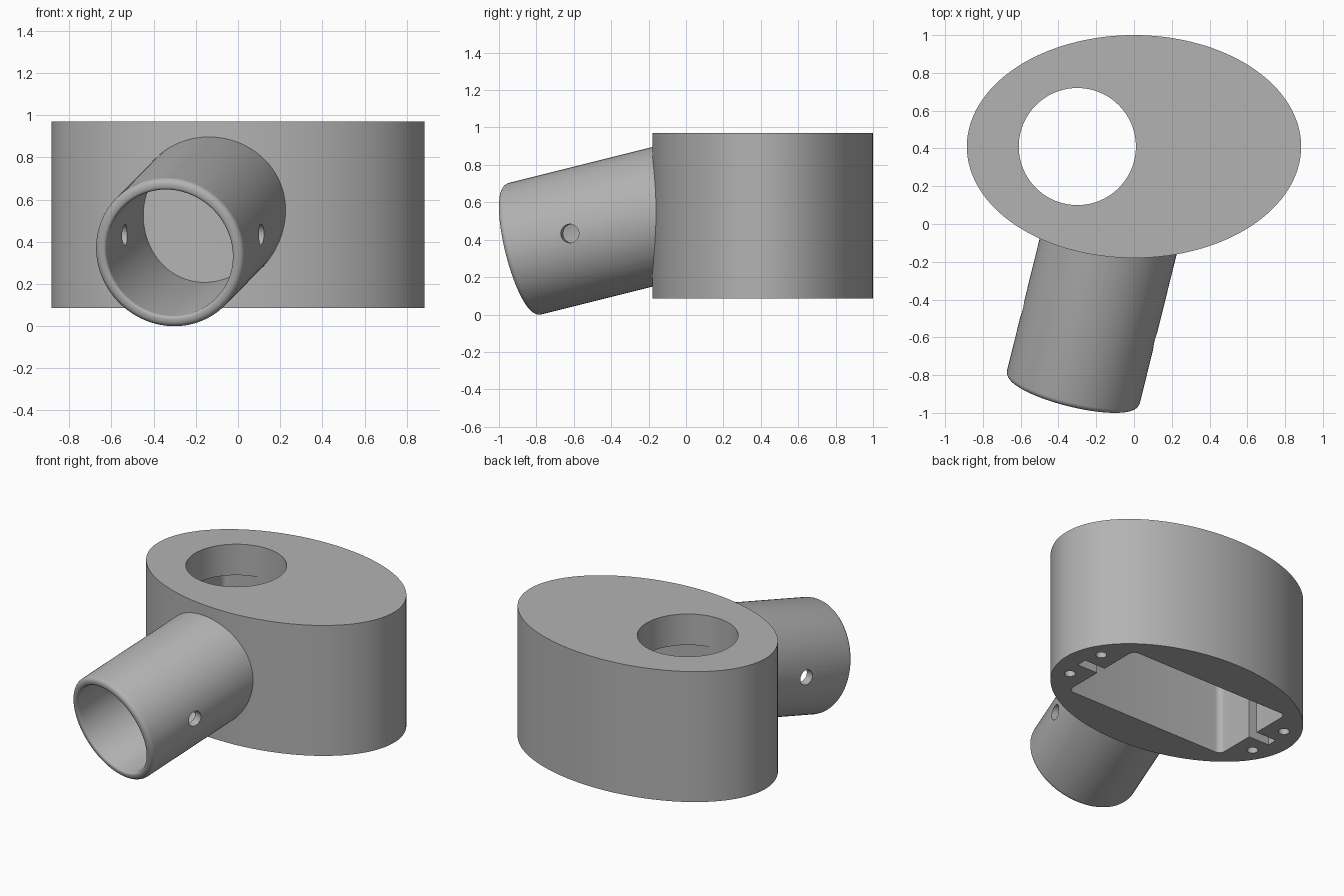
import bpy, bmesh, math
from mathutils import Matrix, Vector

default = bpy.data.objects.get("Cube")
if default:
    bpy.data.objects.remove(default, do_unlink=True)

grey = bpy.data.materials.new("plain grey")
grey.use_nodes = True
colour = (0.45, 0.45, 0.45, 1)
grey.diffuse_color = colour
grey.node_tree.nodes["Principled BSDF"].inputs["Base Color"].default_value = colour

BASE, TOP, MID_Y = 0.085, 0.97, 0.41


def make(name, bm):
    bmesh.ops.recalc_face_normals(bm, faces=bm.faces)
    mesh = bpy.data.meshes.new(name)
    bm.to_mesh(mesh)
    bm.free()
    obj = bpy.data.objects.new(name, mesh)
    bpy.context.collection.objects.link(obj)
    mesh.materials.append(grey)
    return obj


def cylinder(name, rx, ry, z0, z1, x=0, y=MID_Y, segments=128):
    bm = bmesh.new()
    bmesh.ops.create_cone(bm, cap_ends=True, segments=segments, radius1=1, radius2=1, depth=1)
    bm.transform(Matrix.Translation((x, y, (z0 + z1) / 2)) @ Matrix.Diagonal((rx, ry, z1 - z0, 1)))
    return make(name, bm)


def box(name, hx, hy, z0, z1, rounding=0):
    bm = bmesh.new()
    bmesh.ops.create_cube(bm, size=2)
    bm.transform(Matrix.Translation((0, MID_Y, (z0 + z1) / 2)) @ Matrix.Diagonal((hx, hy, (z1 - z0) / 2, 1)))
    if rounding:
        upright = [e for e in bm.edges if abs(e.verts[0].co.z - e.verts[1].co.z) > 0.1]
        bmesh.ops.bevel(bm, geom=upright, offset=rounding, segments=6, profile=0.5, affect='EDGES')
    return make(name, bm)


def cut(target, cutter, keep=False):
    mod = target.modifiers.new("cut", 'BOOLEAN')
    mod.operation, mod.solver, mod.object = 'DIFFERENCE', 'EXACT', cutter
    bpy.context.view_layer.objects.active = target
    bpy.ops.object.modifier_apply(modifier=mod.name)
    if not keep:
        bpy.data.objects.remove(cutter, do_unlink=True)


# Oval housing
housing = cylinder("oval_housing", 0.885, 0.59, BASE, TOP)

# Angled socket tube: turned profile with a rounded rim
R, BORE, LENGTH = 0.362, 0.308, 0.95
OUT, INN = 0.03, 0.015
axis = Vector((0.247, 1, 0.25)).normalized()
side = Vector((axis.y, -axis.x, 0)).normalized()
frame = Matrix((side, axis.cross(side), axis)).transposed().to_4x4()
frame.translation = (-0.32, -0.86, 0.352)

profile = [(R, LENGTH)]
for i in range(7):
    a = math.pi / 2 * i / 6
    profile.append((R - OUT + OUT * math.cos(a), -OUT * math.sin(a)))
for i in range(5):
    a = math.pi / 2 * i / 4
    profile.append((BORE + INN - INN * math.sin(a), INN - OUT - INN * math.cos(a)))
profile.append((BORE, LENGTH))

bm = bmesh.new()
ring = [bm.verts.new((r, 0, z)) for r, z in profile]
edges = [bm.edges.new((v, ring[(i + 1) % len(ring)])) for i, v in enumerate(ring)]
bmesh.ops.spin(bm, geom=ring + edges, cent=(0, 0, 0), axis=(0, 0, 1),
               angle=2 * math.pi, steps=96)
bmesh.ops.remove_doubles(bm, verts=bm.verts, dist=0.0005)
bm.transform(frame)
tube = make("socket_tube", bm)
cut(tube, housing, keep=True)

# Cross pin hole through both sides of the tube
bm = bmesh.new()
bmesh.ops.create_cone(bm, cap_ends=True, segments=32, radius1=0.05, radius2=0.05, depth=1)
bm.transform(frame @ Matrix.Translation((0, 0, 0.345)) @ Matrix.Rotation(math.pi / 2, 4, 'Y'))
cut(tube, make("pin_cutter", bm))

# Rectangular cavity from below, with a narrow slot at each end
CEILING = 0.76
cut(housing, box("cavity_cutter", 0.61, 0.312, BASE - 0.1, CEILING, 0.04))
cut(housing, box("slot_cutter", 0.765, 0.035, BASE - 0.1, CEILING - 0.01))

# Round opening in the top
cut(housing, cylinder("opening_cutter", 0.31, 0.31, CEILING - 0.1, TOP + 0.1, x=-0.3, segments=96))

# Four screw holes in the underside
for sx in (-1, 1):
    for sy in (-1, 1):
        cut(housing, cylinder("screw_cutter", 0.034, 0.034, BASE - 0.1, BASE + 0.3,
                              x=sx * 0.733, y=MID_Y + sy * 0.15, segments=24))

# Smooth curved walls, crisp edges
for obj in (housing, tube):
    bpy.ops.object.select_all(action='DESELECT')
    obj.select_set(True)
    bpy.context.view_layer.objects.active = obj
    bpy.ops.object.shade_smooth_by_angle(angle=math.radians(30))
